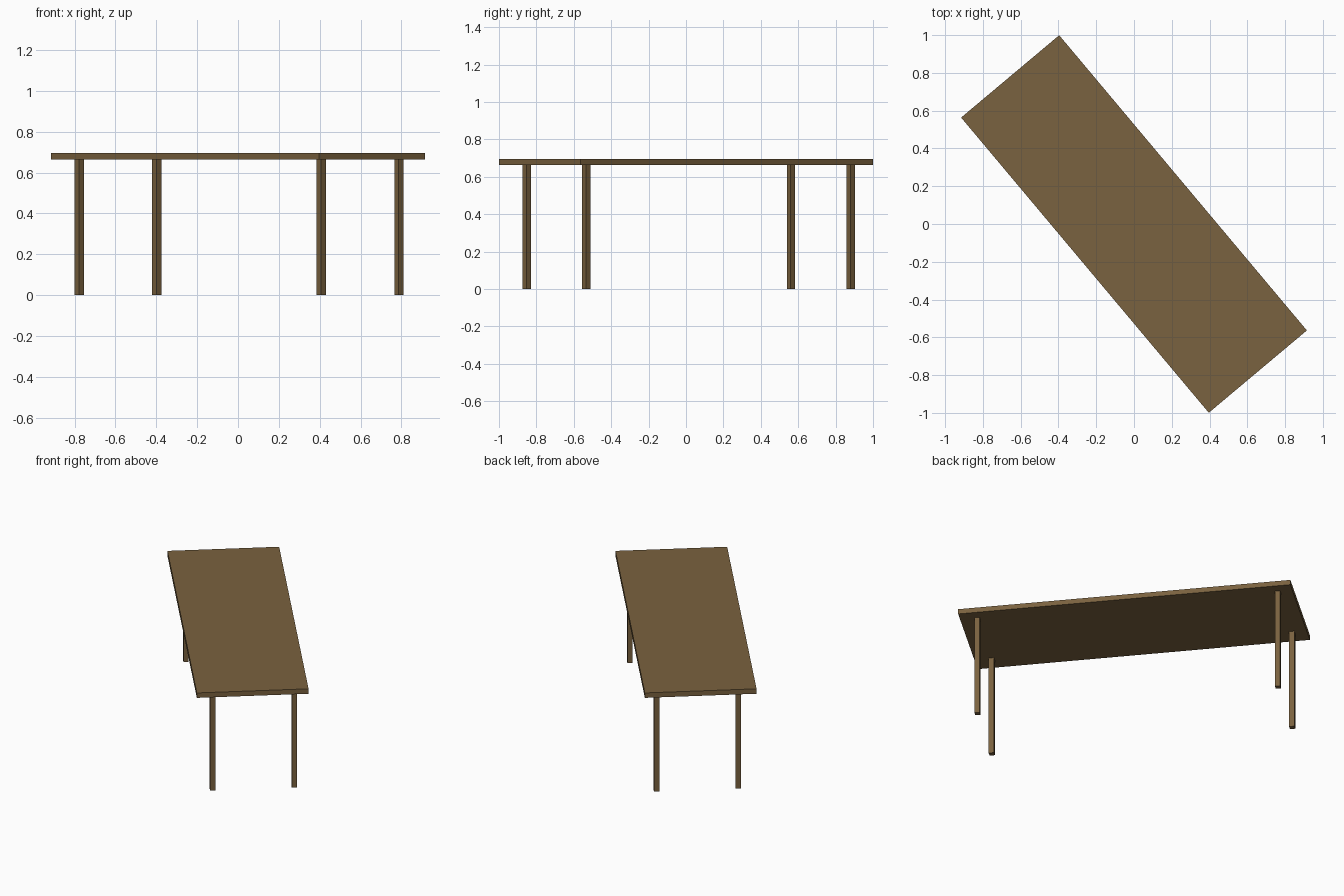
import bpy, bmesh, math
from mathutils import Matrix

if "Cube" in bpy.data.objects:
    bpy.data.objects.remove(bpy.data.objects["Cube"])

ANGLE = math.radians(-50)   # the table stands turned about z
TURN = Matrix.Rotation(ANGLE, 4, 'Z')

wood = bpy.data.materials.new("brown_wood")
wood.diffuse_color = (0.195, 0.122, 0.050, 1)
wood.use_nodes = True
wood.node_tree.nodes["Principled BSDF"].inputs["Base Color"].default_value = wood.diffuse_color


def box(name, center, size):
    """Box given in the table's own frame, then turned into place."""
    mesh = bpy.data.meshes.new(name)
    bm = bmesh.new()
    bmesh.ops.create_cube(bm, size=1)
    bmesh.ops.scale(bm, vec=size, verts=bm.verts)
    bmesh.ops.translate(bm, vec=center, verts=bm.verts)
    bmesh.ops.transform(bm, matrix=TURN, verts=bm.verts)
    bm.to_mesh(mesh)
    bm.free()
    mesh.materials.append(wood)
    obj = bpy.data.objects.new(name, mesh)
    bpy.context.collection.objects.link(obj)
    return obj


# Table top
TOP, UNDER = 0.696, 0.663
box("table_top", (0, 0, (TOP + UNDER) / 2), (2.04, 0.678, TOP - UNDER))

# Four square legs, set slightly off centre under the top
LEG = 0.032
for end, u in (("left", -0.930), ("right", 0.915)):
    for side, v in (("front", -0.235), ("back", 0.261)):
        box(f"{side}_{end}_leg", (u, v, UNDER / 2), (LEG, LEG, UNDER))
